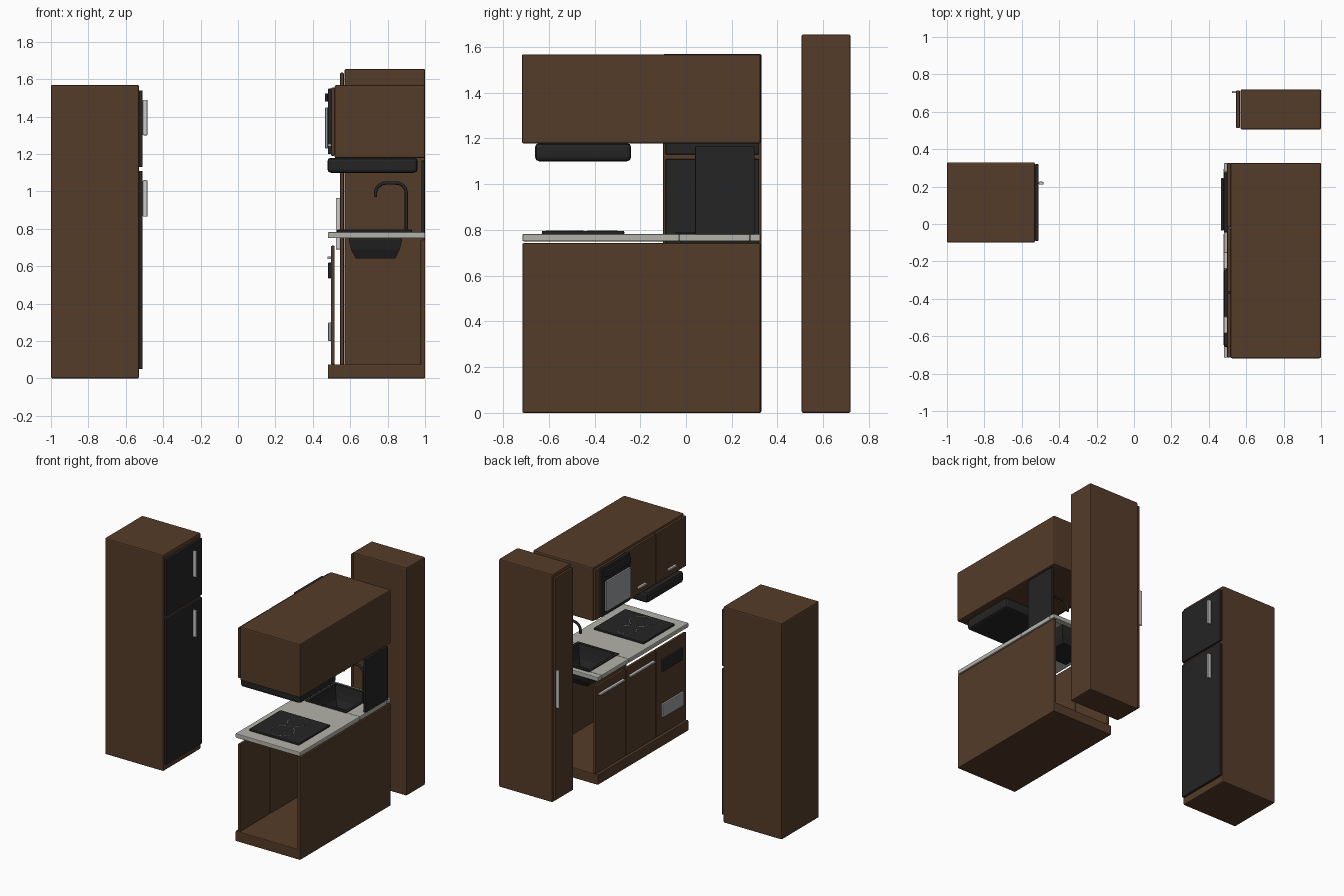
import bpy, bmesh, math
from mathutils import Vector

if "Cube" in bpy.data.objects:
    bpy.data.objects.remove(bpy.data.objects["Cube"])


def mat(name, r, g, b):
    m = bpy.data.materials.new(name)
    m.diffuse_color = (r, g, b, 1)
    m.use_nodes = True
    m.node_tree.nodes["Principled BSDF"].inputs["Base Color"].default_value = m.diffuse_color
    return m


WOOD = mat("wood", 0.09, 0.045, 0.022)
BLACK = mat("black", 0.018, 0.018, 0.018)
STONE = mat("stone", 0.45, 0.45, 0.40)
METAL = mat("metal", 0.6, 0.6, 0.6)
GLASS = mat("glass", 0.32, 0.34, 0.36)


def add(name, bm, m):
    me = bpy.data.meshes.new(name)
    bm.to_mesh(me)
    bm.free()
    me.materials.append(m)
    ob = bpy.data.objects.new(name, me)
    bpy.context.collection.objects.link(ob)
    return ob


def box(name, x, y, z, m, bevel=0.005):
    """Bevelled box from (min, max) ranges."""
    bm = bmesh.new()
    bmesh.ops.create_cube(bm, size=1)
    for v in bm.verts:
        v.co = Vector([(r[0] + r[1]) / 2 + c * (r[1] - r[0])
                       for c, r in zip(v.co, (x, y, z))])
    thin = min(r[1] - r[0] for r in (x, y, z))
    bmesh.ops.bevel(bm, geom=bm.edges[:], offset=min(bevel, thin * 0.3),
                    segments=2, profile=0.5, affect='EDGES')
    return add(name, bm, m)


# Fridge with two doors and handles
FY = (-0.10, 0.33)
box("fridge_body", (-1, -0.53), FY, (0, 1.57), WOOD, 0.008)
for part, z, hz in (("freezer", (1.13, 1.54), (1.30, 1.49)),
                    ("fridge", (0.05, 1.11), (0.865, 1.06))):
    box(part + "_door", (-0.53, -0.51), (-0.09, 0.32), z, BLACK)
    box(part + "_handle", (-0.51, -0.484), (0.21, 0.226), hz, METAL)

# Tall pantry cabinet
box("pantry_body", (0.57, 1), (0.505, 0.72), (0, 1.655), WOOD, 0.008)
box("pantry_door", (0.546, 0.566), (0.513, 0.715), (0.02, 1.635), WOOD)
box("pantry_handle", (0.523, 0.546), (0.70, 0.712), (0.69, 0.965), METAL)

# Lower cabinet: plinth, back and front panels, open ends
LY = (-0.715, 0.325)
box("lower_plinth", (0.48, 1), LY, (0, 0.075), WOOD)
box("lower_back", (0.977, 1), LY, (0.0, 0.742), WOOD)
thirds = [(-0.017, 0.325), (-0.364, -0.023), (-0.715, -0.37)]
for i, y in enumerate(thirds):
    box(f"lower_door_{i}", (0.497, 0.517), y, (0.075, 0.71), WOOD)
    if i < 2:
        box(f"lower_handle_{i}", (0.478, 0.498), (y[0] + 0.03, y[1] - 0.03),
            (0.638, 0.652), METAL)
box("oven_control", (0.482, 0.498), (-0.66, -0.425), (0.535, 0.62), BLACK)
box("oven_window", (0.482, 0.498), (-0.67, -0.425), (0.20, 0.30), GLASS)

# Countertop laid around the sink opening
SX, SY = (0.585, 0.885), (-0.03, 0.28)
CZ = (0.75, 0.782)
box("counter_hob_side", (0.48, 1), (LY[0], SY[0]), CZ, STONE)
box("counter_end", (0.48, 1), (SY[1], LY[1]), CZ, STONE)
box("counter_front", (0.48, SX[0]), SY, CZ, STONE)
box("counter_back", (SX[1], 1), SY, CZ, STONE)

# Sink bowl: stacked rectangles, from outer rim to bottom
bm = bmesh.new()
rings = []
for inset, z in ((-0.015, 0.788), (0.004, 0.788), (0.010, 0.74),
                 (0.022, 0.69), (0.045, 0.645)):
    rings.append([bm.verts.new((SX[a] + (-inset if a else inset),
                                SY[b] + (-inset if b else inset), z))
                  for a, b in ((0, 0), (1, 0), (1, 1), (0, 1))])
for lo, hi in zip(rings, rings[1:]):
    for k in range(4):
        n = (k + 1) % 4
        bm.faces.new((lo[k], lo[n], hi[n], hi[k]))
bm.faces.new(rings[-1])
bmesh.ops.recalc_face_normals(bm, faces=bm.faces[:])
sink = add("sink_bowl", bm, BLACK)
mod = sink.modifiers.new("thickness", 'SOLIDIFY')
mod.thickness = 0.006
mod.offset = 0

# Faucet: swept tube with a round foot
cu = bpy.data.curves.new("faucet", 'CURVE')
cu.dimensions = '3D'
cu.bevel_depth = 0.009
cu.bevel_resolution = 3
cu.use_fill_caps = True
arc = [(0.9, 0.78), (0.9, 0.99)]
arc += [(0.845 + 0.055 * math.cos(math.radians(a)),
         0.99 + 0.055 * math.sin(math.radians(a))) for a in range(15, 91, 15)]
arc += [(0.79 - 0.055 * math.sin(math.radians(a)),
         0.99 + 0.055 * math.cos(math.radians(a))) for a in range(0, 91, 15)]
arc += [(0.735, 0.97)]
sp = cu.splines.new('POLY')
sp.points.add(len(arc) - 1)
for p, (x, z) in zip(sp.points, arc):
    p.co = (x, 0.16, z, 1)
cu.materials.append(BLACK)
bpy.context.collection.objects.link(bpy.data.objects.new("faucet", cu))

# Splash panel behind the sink
box("splash_panel", (0.98, 0.998), (0.04, 0.30), (0.78, 1.165), BLACK, 0.003)

# Hob with two burner rings
box("hob", (0.53, 0.93), (-0.63, -0.27), (0.78, 0.796), BLACK)
for i, (y, r) in enumerate(((-0.53, 0.08), (-0.365, 0.065))):
    bpy.ops.mesh.primitive_torus_add(location=(0.73, y, 0.796), major_radius=r,
                                     minor_radius=0.0015, major_segments=40,
                                     minor_segments=6)
    ring = bpy.context.object
    ring.name = f"burner_ring_{i}"
    ring.data.materials.append(GLASS)

# Upper cabinet with doors, handles and hood
box("upper_body", (0.517, 1), (-0.718, 0.327), (1.178, 1.568), WOOD, 0.008)
for i, y in enumerate(thirds):
    box(f"upper_door_{i}", (0.498, 0.517), y, (1.19, 1.555), WOOD)
for i, y in enumerate(((-0.24, -0.15), (-0.585, -0.495))):
    box(f"upper_handle_{i}", (0.48, 0.498), y, (1.24, 1.255), METAL)
box("extractor_hood", (0.478, 0.96), (-0.66, -0.24), (1.10, 1.18), BLACK, 0.018)

# Microwave set into the first upper door
box("microwave_frame", (0.48, 0.51), (-0.045, 0.275), (1.20, 1.55), BLACK)
box("microwave_window", (0.466, 0.481), (-0.035, 0.245), (1.23, 1.45), GLASS)
box("microwave_control", (0.464, 0.481), (-0.035, 0.245), (1.48, 1.525), BLACK)
